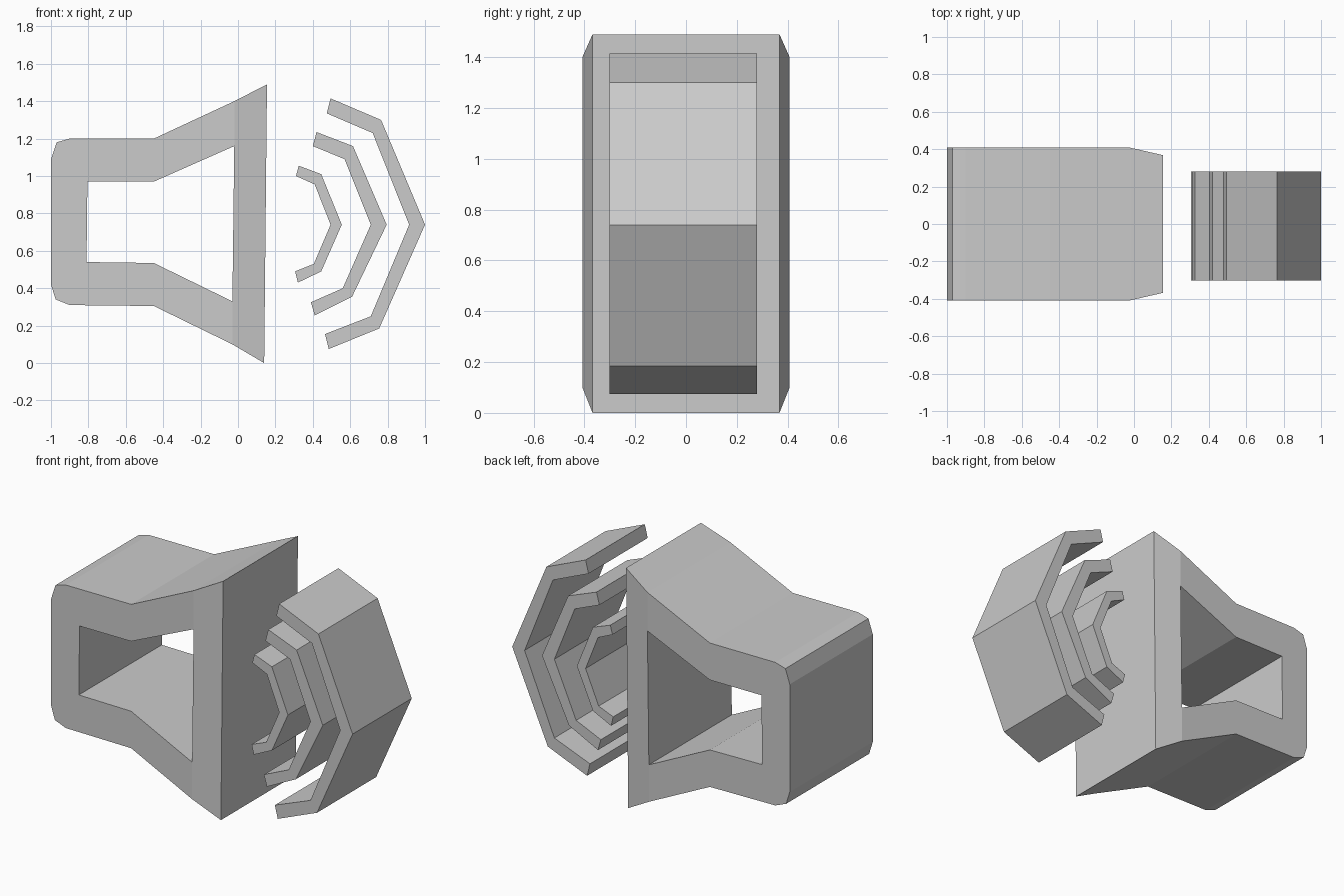
import bpy

if "Cube" in bpy.data.objects:
    bpy.data.objects.remove(bpy.data.objects["Cube"])

grey = bpy.data.materials.new("light grey")
grey.diffuse_color = (0.6, 0.6, 0.6, 1)
grey.use_nodes = True
grey.node_tree.nodes["Principled BSDF"].inputs["Base Color"].default_value = grey.diffuse_color


def solid(name, points, panels, y_front, y_back):
    """Join matching front and back panels with walls along their open edges.
    y_front and y_back give the depth for each point."""
    n = len(points)
    verts = [(x, y_front(x), z) for x, z in points]
    verts += [(x, y_back(x), z) for x, z in points]
    edges = {(p[i], p[(i + 1) % len(p)]) for p in panels for i in range(len(p))}
    # panels run clockwise seen from the front, so the front copy is reversed
    faces = [p[::-1] for p in panels]
    faces += [[i + n for i in p] for p in panels]
    faces += [(a, b, b + n, a + n) for a, b in edges if (b, a) not in edges]
    mesh = bpy.data.meshes.new(name)
    mesh.from_pydata(verts, [], faces)
    mesh.materials.append(grey)
    mesh.update()
    obj = bpy.data.objects.new(name, mesh)
    bpy.context.collection.objects.link(obj)
    return obj


# Hollow horn-shaped body: outer outline, then the through opening
outer = [(-1, 1.09), (-.97, 1.18), (-.90, 1.20), (-.45, 1.20), (-.02, 1.40), (.155, 1.49),
         (.14, 0), (-.03, .10), (-.45, .305), (-.90, .31), (-.975, .34), (-1, .42)]
opening = [(-.805, .97), (-.45, .97), (-.02, 1.16), (-.03, .33), (-.45, .535), (-.81, .54)]
panels = [[0, 1, 2, 3, 13, 12], [3, 4, 14, 13], [4, 5, 6, 7, 15, 14],
          [7, 8, 16, 15], [8, 9, 10, 11, 17, 16], [11, 0, 12, 17]]


def body_depth(x):
    return .368 if x > .1 else .408  # the front plate narrows at its face


solid("speaker_body", outer + opening, panels,
      lambda x: -body_depth(x), body_depth)

# Three angular sound waves: outer edge, then inner edge, both top to bottom
waves = {
    "small_wave": ([(.325, 1.055), (.445, 1.01), (.555, .74), (.445, .49), (.32, .43)],
                   [(.31, 1.0), (.41, .955), (.495, .74), (.405, .53), (.305, .49)]),
    "middle_wave": ([(.42, 1.235), (.615, 1.16), (.795, .74), (.61, .355), (.41, .255)],
                    [(.40, 1.16), (.57, 1.09), (.71, .74), (.56, .40), (.39, .325)]),
    "large_wave": ([(.495, 1.415), (.765, 1.30), (1.0, .74), (.755, .185), (.485, .075)],
                   [(.475, 1.335), (.72, 1.23), (.915, .74), (.71, .25), (.465, .155)]),
}
for name, (outside, inside) in waves.items():
    strips = [[i, i + 1, i + 6, i + 5] for i in range(4)]
    solid(name, outside + inside, strips, lambda x: -.302, lambda x: .28)
